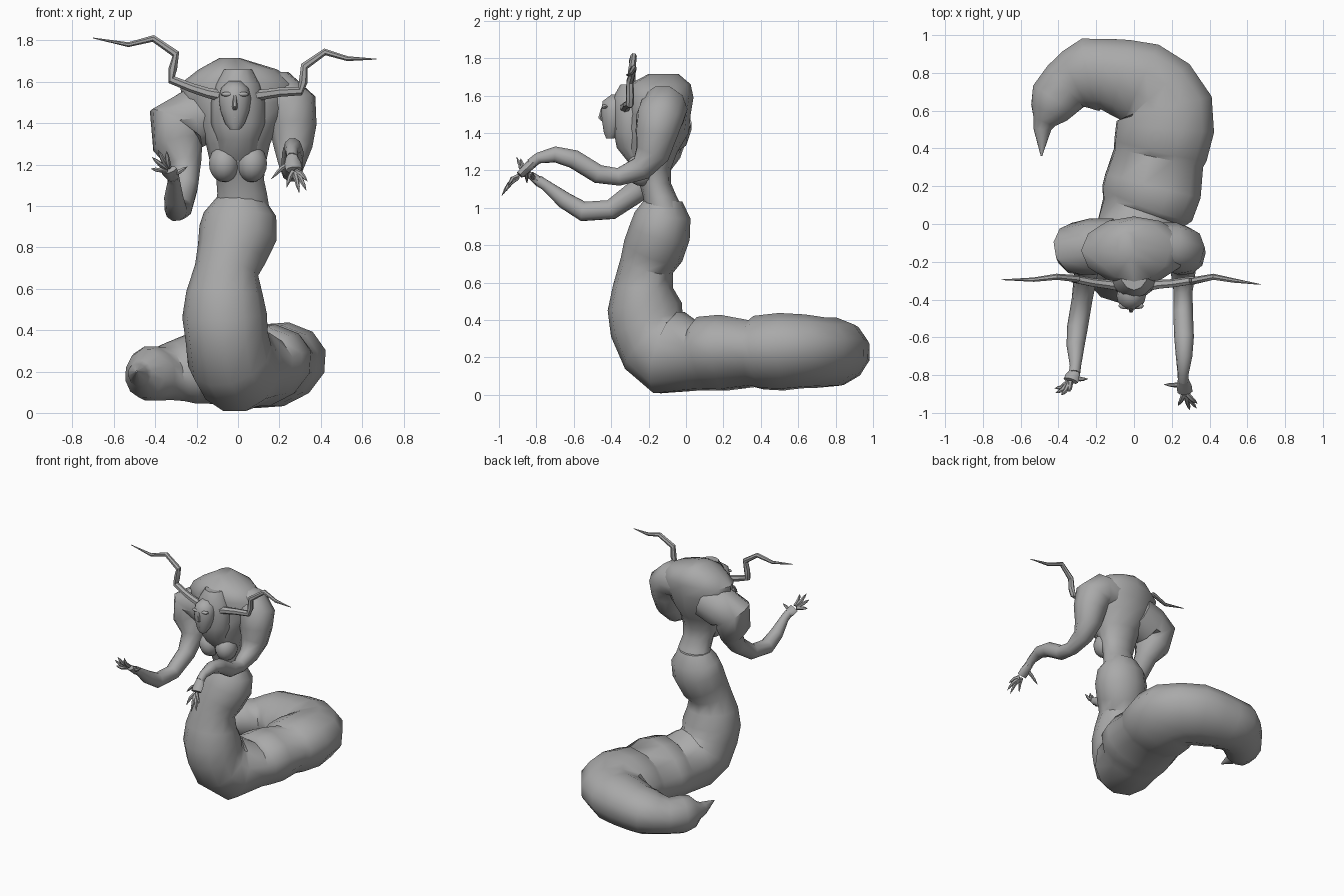
import bpy, bmesh, math
from mathutils import Vector

grey = bpy.data.materials.new("stone_grey")
grey.diffuse_color = (0.4, 0.4, 0.4, 1)


def finish(name, bm, angle=45):
    bmesh.ops.recalc_face_normals(bm, faces=bm.faces)
    me = bpy.data.meshes.new(name)
    bm.to_mesh(me)
    bm.free()
    ob = bpy.data.objects.new(name, me)
    me.materials.append(grey)
    bpy.context.collection.objects.link(ob)
    bpy.ops.object.select_all(action='DESELECT')
    ob.select_set(True)
    bpy.context.view_layer.objects.active = ob
    bpy.ops.object.shade_smooth_by_angle(angle=math.radians(angle))
    return ob


def loft(name, stations, sides=10, flat=False):
    """Tube through (x, y, z, radius_a[, radius_b]); flat keeps rings horizontal."""
    bm = bmesh.new()
    pts = [Vector(s[:3]) for s in stations]
    side, rings = None, []
    for i, s in enumerate(stations):
        t = (pts[min(i + 1, len(pts) - 1)] - pts[max(i - 1, 0)]).normalized()
        if flat:
            t = Vector((0, 0, 1))
        if side is None:
            side = Vector((0, 1, 0)) if abs(t.x) > 0.7 else Vector((1, 0, 0))
        side = (side - t * side.dot(t)).normalized()
        b = t.cross(side)
        ra, rb = s[3], s[-1]
        rings.append([bm.verts.new(pts[i] + side * ra * math.cos(a) + b * rb * math.sin(a))
                      for a in (2 * math.pi * k / sides for k in range(sides))])
    for r0, r1 in zip(rings, rings[1:]):
        for k in range(sides):
            j = (k + 1) % sides
            bm.faces.new((r0[k], r0[j], r1[j], r1[k]))
    bm.faces.new(rings[0])
    bm.faces.new(rings[-1])
    return finish(name, bm)


def blob(name, centre, radii, u=14, v=10):
    bm = bmesh.new()
    bmesh.ops.create_uvsphere(bm, u_segments=u, v_segments=v, radius=1)
    for p in bm.verts:
        p.co = Vector(centre) + Vector(c * r for c, r in zip(p.co, radii))
    return finish(name, bm, 60)


# Serpent body, from waist down and round to the tail tip, with plate ridges
loft("serpent_body", [
    (0.01, -0.12, 1.04, .115, .10), (0.01, -0.125, 0.96, .175, .15),
    (0.0, -0.14, 0.87, .19, .165), (-0.03, -0.175, 0.77, .17, .165),
    (-0.055, -0.21, 0.69, .155, .145),
    (-0.065, -0.23, 0.58, .185, .16), (-0.065, -0.22, 0.47, .205, .20),
    (-0.055, -0.21, 0.37, .20, .20), (-0.04, -0.16, 0.275, .21, .215),
    (0.0, -0.09, 0.225, .22, .235),
    (0.05, 0.06, 0.205, .235, .18), (0.07, 0.11, 0.22, .265, .195),
    (0.10, 0.20, 0.225, .27, .20), (0.13, 0.35, 0.22, .25, .175),
    (0.14, 0.39, 0.225, .26, .195), (0.165, 0.51, 0.23, .27, .205),
    (0.16, 0.61, 0.23, .27, .195), (0.12, 0.69, 0.225, .245, .185),
    (0.04, 0.745, 0.225, .235, .185), (-0.07, 0.775, 0.22, .215, .18),
    (-0.16, 0.795, 0.215, .195, .17), (-0.23, 0.79, 0.21, .205, .165),
    (-0.30, 0.765, 0.20, .175, .145), (-0.36, 0.73, 0.19, .15, .13),
    (-0.42, 0.66, 0.19, .14, .135), (-0.45, 0.59, 0.19, .105, .12),
    (-0.475, 0.54, 0.19, .062, .065), (-0.485, 0.50, 0.19, .048, .048),
    (-0.49, 0.36, 0.20, .004, .004)], 12)

# Torso widening into the hunched back
loft("torso", [
    (0.02, -0.12, 1.00, .13, .10), (0.02, -0.14, 1.06, .12, .09),
    (0.01, -0.165, 1.13, .115, .085), (0.0, -0.18, 1.21, .135, .10),
    (0.0, -0.185, 1.30, .155, .14), (0.0, -0.16, 1.40, .20, .175),
    (0.0, -0.14, 1.50, .27, .165), (0.0, -0.14, 1.59, .28, .18),
    (0.0, -0.14, 1.66, .19, .165), (-0.04, -0.12, 1.715, .05, .08)], 12, True)
for s, label in ((-1, "left"), (1, "right")):
    blob(label + "_breast", (s * .067, -.235, 1.205), (.075, .085, .09))

# Cowl, head and face
loft("cowl", [
    (0, -0.21, 1.22, .10, .08), (0, -0.27, 1.32, .105, .10),
    (0, -0.29, 1.40, .13, .095), (0, -0.29, 1.50, .13, .10),
    (0, -0.28, 1.59, .11, .11), (0, -0.25, 1.66, .075, .10)], 12, True)
loft("head", [
    (-.015, -0.405, 1.37, .025, .022), (-.015, -0.395, 1.40, .048, .045),
    (-.015, -0.385, 1.46, .07, .065), (-.015, -0.38, 1.52, .078, .075),
    (-.015, -0.375, 1.57, .066, .072), (-.015, -0.36, 1.605, .03, .04)], 14, True)
loft("nose", [(-.015, -.447, 1.535, .008), (-.015, -.458, 1.48, .013),
              (-.015, -.445, 1.465, .01)], 6, True)
blob("lips", (-.015, -.432, 1.425), (.027, .012, .009), 8, 6)
for s, label in ((-1, "left"), (1, "right")):
    blob(label + "_brow", (-.015 + s * .034, -.433, 1.54), (.034, .018, .012), 8, 6)

# Antlers
loft("left_antler", [
    (-.06, -.33, 1.53, .03), (-.14, -.32, 1.545, .025), (-.22, -.31, 1.57, .023),
    (-.32, -.29, 1.61, .022), (-.315, -.29, 1.66, .022), (-.30, -.29, 1.735, .02),
    (-.41, -.28, 1.81, .017), (-.53, -.295, 1.78, .012), (-.70, -.295, 1.812, .002)], 7)
loft("right_antler", [
    (.06, -.33, 1.53, .03), (.13, -.32, 1.54, .025), (.20, -.315, 1.55, .023),
    (.30, -.30, 1.555, .022), (.315, -.30, 1.60, .022), (.32, -.30, 1.675, .02),
    (.42, -.28, 1.745, .017), (.53, -.30, 1.712, .012), (.67, -.32, 1.71, .002)], 7)

# Arms with heavy shoulders
loft("left_arm", [
    (-.10, -.11, 1.46, .14), (-.22, -.12, 1.42, .15), (-.305, -.13, 1.395, .14),
    (-.29, -.15, 1.30, .125), (-.255, -.18, 1.20, .08), (-.255, -.26, 1.09, .063),
    (-.275, -.40, 0.99, .055), (-.30, -.55, 0.98, .055), (-.31, -.65, 1.04, .047),
    (-.31, -.75, 1.12, .03), (-.315, -.79, 1.145, .03)])
loft("right_arm", [
    (.10, -.11, 1.53, .12), (.20, -.12, 1.53, .13), (.255, -.14, 1.48, .13),
    (.265, -.16, 1.39, .115), (.265, -.18, 1.29, .095), (.26, -.24, 1.21, .068),
    (.26, -.36, 1.165, .05), (.26, -.47, 1.18, .052), (.265, -.60, 1.26, .052),
    (.265, -.70, 1.285, .044), (.26, -.79, 1.265, .03), (.26, -.83, 1.235, .028)])


# Hands: palm plus clawed fingers, each bent at a raised knuckle
def hand(label, wrist, palm, tips, lift):
    w, p = Vector(wrist), Vector(palm)
    loft(label + "_palm", [(*w, .028), (*((w + p) / 2), .04, .024), (*p, .04, .02)], 8)
    for i, tip in enumerate(tips):
        t = Vector(tip)
        root = p.lerp(t, .15) if i else w.lerp(p, .4)
        knuckle = root.lerp(t, .5) + Vector(lift)
        loft(f"{label}_finger_{i}", [(*root, .015), (*knuckle, .012),
                                     (*knuckle.lerp(t, .5), .009), (*t, .001)], 6)


hand("left", (-.312, -.78, 1.135), (-.335, -.83, 1.175),
     [(-.245, -.82, 1.19), (-.345, -.885, 1.265), (-.385, -.905, 1.27),
      (-.415, -.895, 1.235), (-.42, -.87, 1.18)], (0, -.012, -.004))
hand("right", (.26, -.82, 1.24), (.27, -.89, 1.175),
     [(.16, -.85, 1.13), (.235, -.96, 1.09), (.295, -.985, 1.065),
      (.33, -.975, 1.075), (.335, -.95, 1.12)], (0, -.004, .012))
